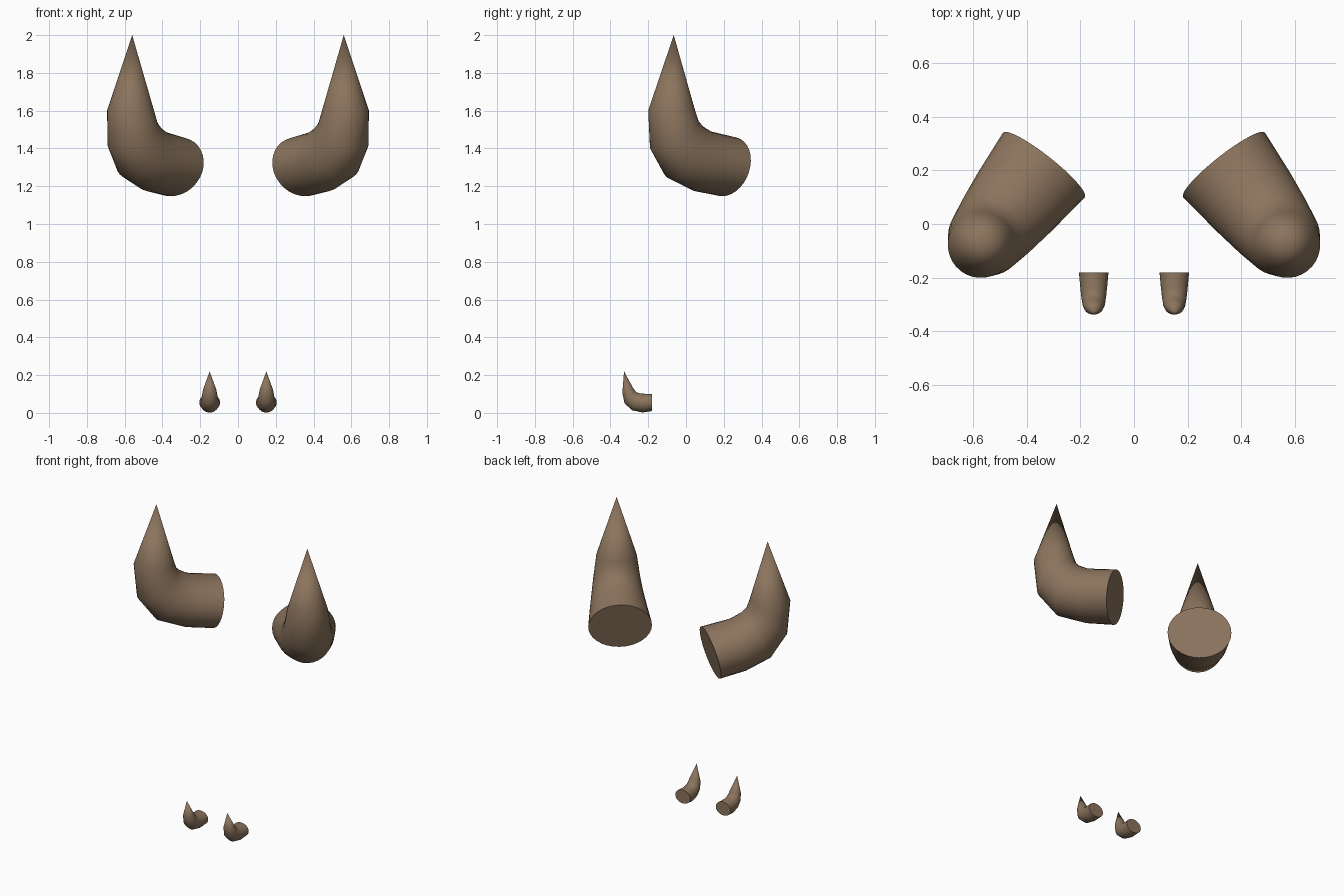
import bpy, bmesh, math
from mathutils import Vector

if "Cube" in bpy.data.objects:
    bpy.data.objects.remove(bpy.data.objects["Cube"])

SIDES = 32

horn_brown = bpy.data.materials.new("horn_brown")
horn_brown.diffuse_color = (0.26, 0.175, 0.11, 1)
horn_brown.use_nodes = True
horn_brown.node_tree.nodes["Principled BSDF"].inputs["Base Color"].default_value = horn_brown.diffuse_color


def make_horn(name, base, direction, rings, tip):
    """Loft elliptical rings along a bent path, then close to a point.
    Each ring: inner (u, z), outer (u, z), half width."""
    d = Vector((direction[0], direction[1], 0)).normalized()
    side = Vector((-d.y, d.x, 0))
    up = Vector((0, 0, 1))
    origin = Vector((base[0], base[1], 0))

    bm = bmesh.new()
    loops = []
    for iu, iz, ou, oz, half_width in rings:
        inner = origin + d * iu + up * iz
        outer = origin + d * ou + up * oz
        centre, axis = (inner + outer) / 2, (inner - outer) / 2
        loop = []
        for i in range(SIDES):
            a = 2 * math.pi * i / SIDES
            loop.append(bm.verts.new(centre + axis * math.cos(a)
                                     + side * half_width * math.sin(a)))
        loops.append(loop)

    # flat root cap, body bands, pointed end
    bm.faces.new(loops[0])
    for a, b in zip(loops, loops[1:]):
        for i in range(SIDES):
            j = (i + 1) % SIDES
            bm.faces.new((a[i], a[j], b[j], b[i]))
    point = bm.verts.new(origin + d * tip[0] + up * tip[1])
    for i in range(SIDES):
        bm.faces.new((loops[-1][i], loops[-1][(i + 1) % SIDES], point))
    bmesh.ops.recalc_face_normals(bm, faces=bm.faces[:])

    mesh = bpy.data.meshes.new(name)
    bm.to_mesh(mesh)
    bm.free()
    mesh.materials.append(horn_brown)
    obj = bpy.data.objects.new(name, mesh)
    bpy.context.collection.objects.link(obj)
    bpy.ops.object.select_all(action='DESELECT')
    obj.select_set(True)
    bpy.context.view_layer.objects.active = obj
    bpy.ops.object.shade_smooth_by_angle(angle=math.radians(50))
    return obj


# thick horns angled outwards and upwards
large_rings = [
    (-0.035, 1.46, 0.035, 1.147, 0.194),
    (0.15, 1.495, 0.20, 1.172, 0.175),
    (0.21, 1.53, 0.37, 1.237, 0.158),
    (0.238, 1.56, 0.48, 1.385, 0.142),
    (0.255, 1.61, 0.502, 1.60, 0.123),
]
# little tusks pointing forwards and upwards
small_rings = [
    (0.0, 0.10, 0.0, 0.01, 0.055),
    (0.06, 0.102, 0.05, 0.002, 0.050),
    (0.08, 0.108, 0.105, 0.014, 0.046),
    (0.09, 0.118, 0.145, 0.05, 0.042),
    (0.102, 0.135, 0.157, 0.105, 0.036),
]

for label, s in (("right", 1), ("left", -1)):
    make_horn(label + "_large_horn", (0.335 * s, 0.22), (0.62 * s, -0.785),
              large_rings, (0.363, 2.0))
    make_horn(label + "_small_tusk", (0.15 * s, -0.18), (0, -1),
              small_rings, (0.148, 0.22))
